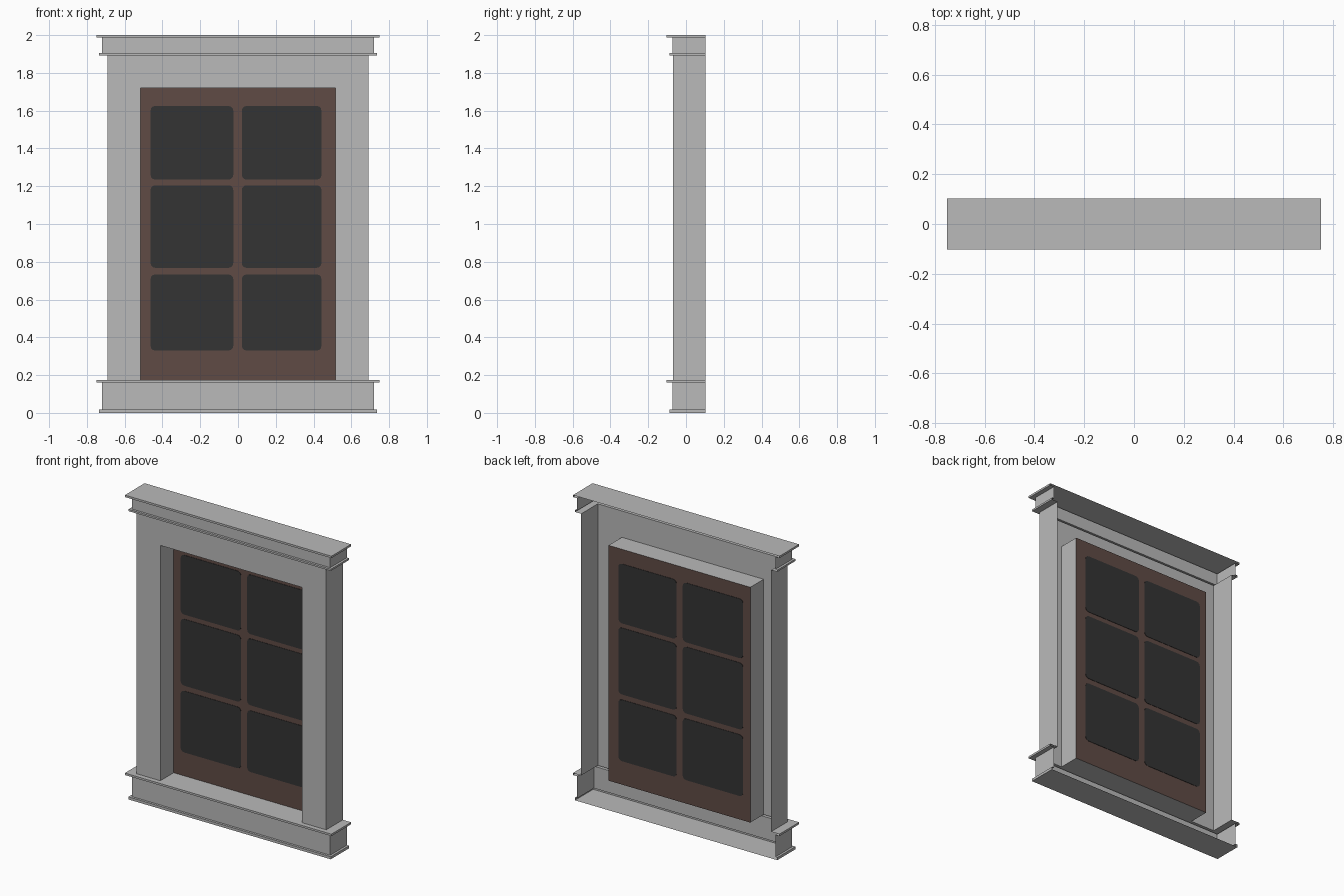
import bpy, bmesh
from mathutils import Matrix, Vector

default = bpy.data.objects.get("Cube")
if default:
    bpy.data.objects.remove(default, do_unlink=True)

BACK = 0.102       # rear edge of the open-backed shell
FACE = -0.07       # front of the casing
GLASS = 0.068      # depth of the sash
SILL, HEAD = 0.175, 1.72
OPEN_X, POST_X = 0.515, 0.69


def material(name, rgb):
    m = bpy.data.materials.new(name)
    m.use_nodes = True
    m.diffuse_color = (*rgb, 1)
    m.node_tree.nodes["Principled BSDF"].inputs["Base Color"].default_value = (*rgb, 1)
    return m


stone = material("grey_stone", (0.49, 0.49, 0.49))
wood = material("brown_wood", (0.115, 0.07, 0.06))
glass = material("dark_glass", (0.034, 0.034, 0.034))


def finish(bm, name, mat):
    mesh = bpy.data.meshes.new(name)
    bm.to_mesh(mesh)
    bm.free()
    mesh.materials.append(mat)
    obj = bpy.data.objects.new(name, mesh)
    bpy.context.collection.objects.link(obj)
    return obj


def ring(bm, points):
    return [bm.verts.new(p) for p in points]


def bridge(bm, a, b, closed=False, skip=()):
    n = len(a)
    for i in range(n if closed else n - 1):
        if i not in skip:
            j = (i + 1) % n
            bm.faces.new((a[i], a[j], b[j], b[i]))


def moulding(name, profile, cap):
    """Sweep a (half width, front y, z) profile round three sides, open at the back."""
    bm = bmesh.new()
    rings = [ring(bm, [(x, BACK, z), (x, y, z), (-x, y, z), (-x, BACK, z)])
             for x, y, z in profile]
    for a, b in zip(rings, rings[1:]):
        bridge(bm, a, b)
    bm.faces.new(rings[0][::-1] if cap == "top" else rings[-1])
    return finish(bm, name, stone)


def upright(x, y, low, high):
    return [(x, y, low), (x, y, high), (-x, y, high), (-x, y, low)]


# Stepped cornice and sill, as (half width, front y)
LEDGE, BODY, LIP, POST = (0.75, -0.102), (0.72, -0.072), (0.735, -0.087), (POST_X, FACE)
moulding("cornice", [(*LEDGE, 2.0), (*LEDGE, 1.987), (*BODY, 1.987), (*BODY, 1.905),
                     (*LIP, 1.905), (*LIP, 1.893), (*POST, 1.893)], "top")
moulding("sill", [(*POST, SILL), (*LEDGE, SILL), (*LEDGE, 0.162), (*BODY, 0.162),
                  (*BODY, 0.017), (*LIP, 0.017), (*LIP, 0.0)], "bottom")

# Casing: outer sides and the front round the opening
bm = bmesh.new()
outer_back = ring(bm, upright(POST_X, BACK, SILL, 1.893))
outer = ring(bm, upright(POST_X, FACE, SILL, 1.893))
inner = ring(bm, upright(OPEN_X, FACE, SILL, HEAD))
bridge(bm, outer_back, outer, skip=(1,))
bridge(bm, outer, inner)
loose = [v for v in bm.verts if not v.link_faces]
bmesh.ops.delete(bm, geom=loose, context="VERTS")
finish(bm, "casing", stone)

# Reveal: the four walls running back to the sash
bm = bmesh.new()
bridge(bm, ring(bm, upright(OPEN_X, FACE, SILL, HEAD)),
       ring(bm, upright(OPEN_X, GLASS, SILL, HEAD)), closed=True)
finish(bm, "reveal", stone)

# Sash board
bm = bmesh.new()
bm.faces.new(ring(bm, upright(OPEN_X, GLASS, SILL, HEAD)))
finish(bm, "sash", wood)

# Panes: thin round-cornered plates showing on both sides of the sash
columns = {"right": (-0.463, -0.025), "left": (0.02, 0.442)}
rows = {"lower": (0.33, 0.733), "middle": (0.768, 1.205), "upper": (1.235, 1.625)}
for side, (x0, x1) in columns.items():
    for level, (z0, z1) in rows.items():
        bm = bmesh.new()
        centre = Vector(((x0 + x1) / 2, GLASS, (z0 + z1) / 2))
        size = Matrix.Diagonal((x1 - x0, 0.005, z1 - z0, 1))
        bmesh.ops.create_cube(bm, size=1, matrix=Matrix.Translation(centre) @ size)
        corners = [e for e in bm.edges
                   if abs(e.verts[0].co.y - e.verts[1].co.y) > 0.001]
        bmesh.ops.bevel(bm, geom=corners, offset=0.025, segments=3,
                        profile=0.5, affect="EDGES")
        finish(bm, f"{level}_{side}_pane", glass)
